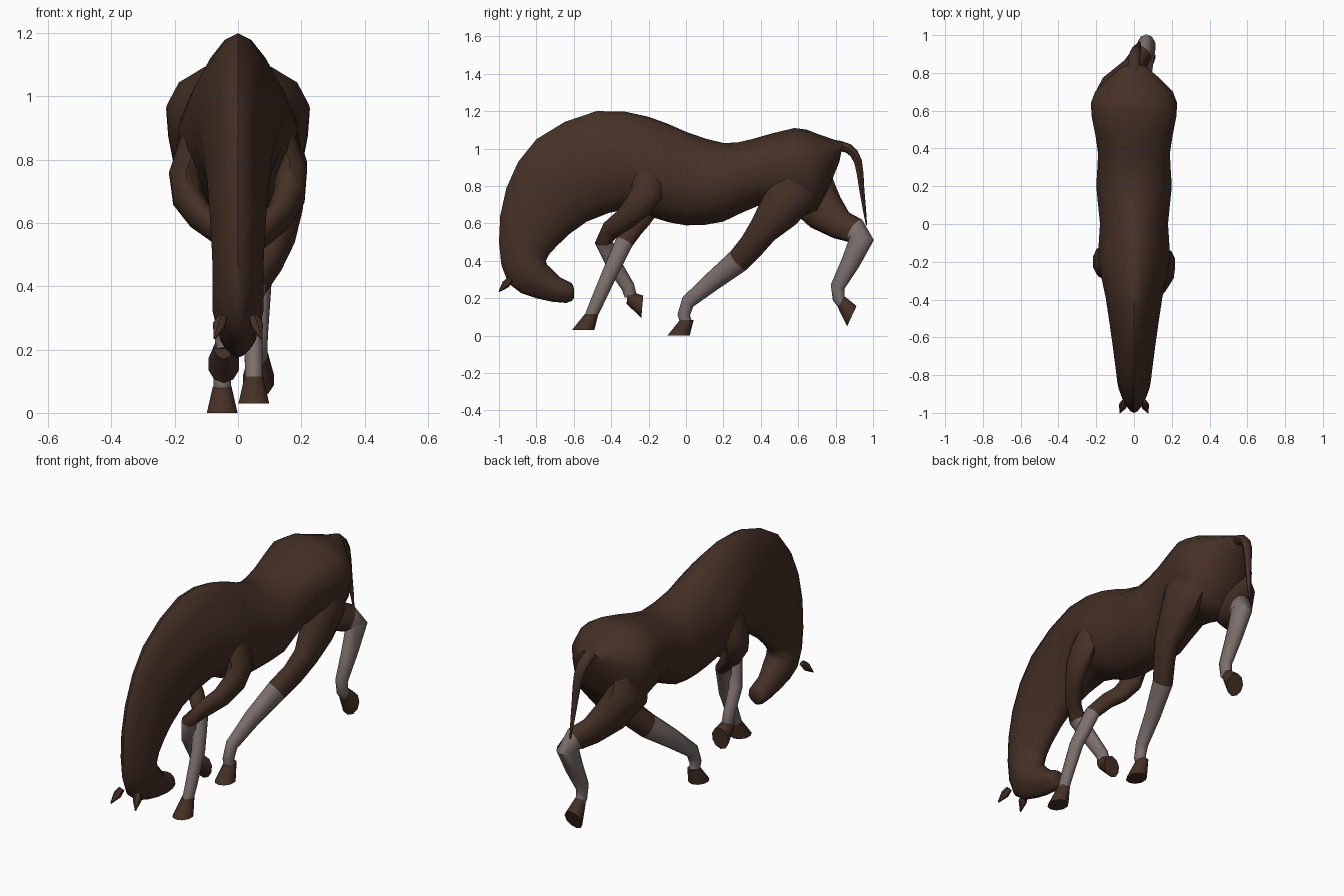
import bpy, bmesh, math
from mathutils import Vector, Matrix

cube = bpy.data.objects.get("Cube")
if cube:
    bpy.data.objects.remove(cube, do_unlink=True)


def material(name, colour):
    mat = bpy.data.materials.new(name)
    mat.use_nodes = True
    mat.diffuse_color = (*colour, 1)
    shader = mat.node_tree.nodes["Principled BSDF"]
    shader.inputs["Base Color"].default_value = (*colour, 1)
    return mat


coat = material("dark brown coat", (.06, .03, .019))
stocking = material("pale grey stocking", (.2, .16, .15))


def clamp(value, low, high):
    return min(max(value, low), high)


def smooth_stations(stations):
    """Add one evenly curved station midway between each neighbouring pair."""
    points = [Vector(station) for station in stations]
    padded = [points[0], *points, points[-1]]
    result = []
    for before, start, end, after in zip(padded, padded[1:], padded[2:], padded[3:]):
        result += [start, (9 * (start + end) - before - after) / 16]
    return result + [points[-1]]


def loft(name, rings, sides, pale_from=None, fullness=lambda centre: 0):
    """Skin rings of (centre, side vector, depth vector); pale after a ring.
    Fullness widens or narrows the upper half of a ring."""
    bm = bmesh.new()
    loops = []
    for centre, side, depth in rings:
        loop = []
        for corner in range(sides):
            angle = math.tau * corner / sides
            spread = math.sin(angle) * (1 + fullness(centre) * max(math.cos(angle), 0))
            loop.append(bm.verts.new(centre + side * spread + depth * math.cos(angle)))
        loops.append(loop)
    for index, (upper, lower) in enumerate(zip(loops, loops[1:])):
        for corner in range(sides):
            previous = corner - 1
            face = bm.faces.new((upper[previous], upper[corner], lower[corner], lower[previous]))
            face.material_index = int(pale_from is not None and index >= pale_from)
    bm.faces.new(loops[0])
    end_cap = bm.faces.new(loops[-1])
    end_cap.material_index = int(pale_from is not None)
    bmesh.ops.recalc_face_normals(bm, faces=bm.faces[:])

    mesh = bpy.data.meshes.new(name)
    bm.to_mesh(mesh)
    bm.free()
    mesh.materials.append(coat)
    if pale_from is not None:
        mesh.materials.append(stocking)
    part = bpy.data.objects.new(name, mesh)
    bpy.context.collection.objects.link(part)
    bpy.ops.object.select_all(action="DESELECT")
    part.select_set(True)
    bpy.context.view_layer.objects.active = part
    bpy.ops.object.shade_smooth_by_angle(angle=math.radians(50))


def tube_rings(centres, widths, depths):
    """Elliptical rings square to the path, with their width along x."""
    rings = []
    last = len(centres) - 1
    for index, centre in enumerate(centres):
        tangent = centres[min(index + 1, last)] - centres[max(index - 1, 0)]
        tangent.normalize()
        side = Vector((1, 0, 0)) - tangent * tangent.x
        side.normalize()
        rings.append((centre, side * widths[index], tangent.cross(side) * depths[index]))
    return rings


def hoof(name, coronet, pitch):
    """Flared hoof below the coronet, pitched about x."""
    turn = Matrix.Rotation(math.radians(pitch), 3, "X")
    rings = []
    for drop in (0, .3, 1):
        offset = Vector((0, .005 - .045 * drop, .015 - .085 * drop))
        radius = .036 + .024 * drop
        rings.append((coronet + turn @ offset, Vector((radius * .85, 0, 0)),
                      turn @ Vector((0, radius, 0))))
    loft(name, rings, 10)


def leg(name, joints, thickness, top_x, foot_x, crossing, pitch, pale_from=6):
    """Leg through six (y, z) joints, swinging from top_x over to foot_x."""
    stations = smooth_stations([(*joint, depth) for joint, depth in zip(joints, thickness)])
    centres, widths, depths = [], [], []
    for index, (y, z, depth) in enumerate(stations):
        along = index / (len(stations) - 1)
        swing = clamp((along - crossing) * 2, 0, 1)
        swing = swing * swing * (3 - 2 * swing)
        # The top of the leg sinks into the trunk
        start_x = top_x * min(1, .6 + 2 * along)
        centres.append(Vector((start_x + (foot_x - start_x) * swing, y, z)))
        widths.append(depth * (.6 + .3 * along))
        depths.append(depth)
    loft(name + "_leg", tube_rings(centres, widths, depths), 10, pale_from)
    hoof(name + "_hoof", centres[-1], pitch)


# Trunk, neck and head: upper y and z, lower y and z, half width
body = smooth_stations([
    (.84, 1.03, .82, .93, .06),
    (.7, 1.08, .7, .67, .2),
    (.58, 1.11, .57, .66, .22),
    (.35, 1.05, .4, .7, .19),
    (.2, 1.03, .2, .61, .2),
    (0, 1.09, 0, .59, .18),
    (-.2, 1.17, -.17, .63, .19),
    (-.48, 1.2, -.3, .68, .15),
    (-.8, 1.05, -.53, .61, .11),
    (-.96, .79, -.69, .48, .09),
    (-1, .5, -.75, .4, .08),
    (-.95, .28, -.72, .36, .08),
    (-.8, .2, -.67, .31, .06),
    (-.64, .175, -.61, .28, .055),
    (-.6, .2, -.6, .25, .03),
])
body_rings = []
for upper_y, upper_z, lower_y, lower_z, width in body:
    upper, lower = Vector((0, upper_y, upper_z)), Vector((0, lower_y, lower_z))
    body_rings.append(((upper + lower) / 2, Vector((width, 0, 0)), (upper - lower) / 2))
# Narrow withers and crest, broad croup
loft("body_neck_and_head", body_rings, 16,
     fullness=lambda centre: clamp(centre.y * .85 - .2, -.4, .3))

# Ears at the poll
for side, label in ((1, "left"), (-1, "right")):
    root = Vector((side * .05, -.94, .3))
    tip = Vector((side * .075, -1, .235))
    sizes = [.016, .022, .003]
    loft(label + "_ear", tube_rings([root, root.lerp(tip, .4), tip], sizes, sizes), 6)

# Tail, tapering to a point: x, y, z
tail = smooth_stations([(0, .79, 1.02), (0, .87, 1), (.01, .92, .93), (.02, .94, .78),
                        (.03, .965, .59)])
tail_sizes = [.034 - .03 * (index / (len(tail) - 1)) ** 2 for index in range(len(tail))]
loft("tail", tube_rings(tail, tail_sizes, [size * .8 for size in tail_sizes]), 8)

# Forelegs: shoulder, elbow, forearm, knee, fetlock, coronet
fore = (.08, .085, .06, .048, .036, .032)
leg("left_fore", [(-.2, .95), (-.21, .76), (-.33, .62), (-.44, .5), (-.31, .26), (-.3, .2)],
    fore, top_x=.165, foot_x=-.045, crossing=.27, pitch=85)
leg("right_fore", [(-.2, .95), (-.2, .75), (-.25, .62), (-.33, .5), (-.48, .17), (-.51, .1)],
    fore, top_x=-.165, foot_x=.05, crossing=.25, pitch=0)

# Hind legs: hip, stifle, gaskin, hock, fetlock, coronet
hind = (.11, .14, .08, .065, .038, .032)
leg("left_hind", [(.62, 1), (.57, .77), (.41, .56), (.28, .4), (.01, .18), (0, .07)],
    hind, top_x=.13, foot_x=-.05, crossing=.35, pitch=0)
leg("right_hind", [(.62, 1), (.67, .75), (.83, .59), (.94, .52), (.81, .26), (.84, .17)],
    hind, top_x=-.13, foot_x=.065, crossing=.1, pitch=65, pale_from=5)
